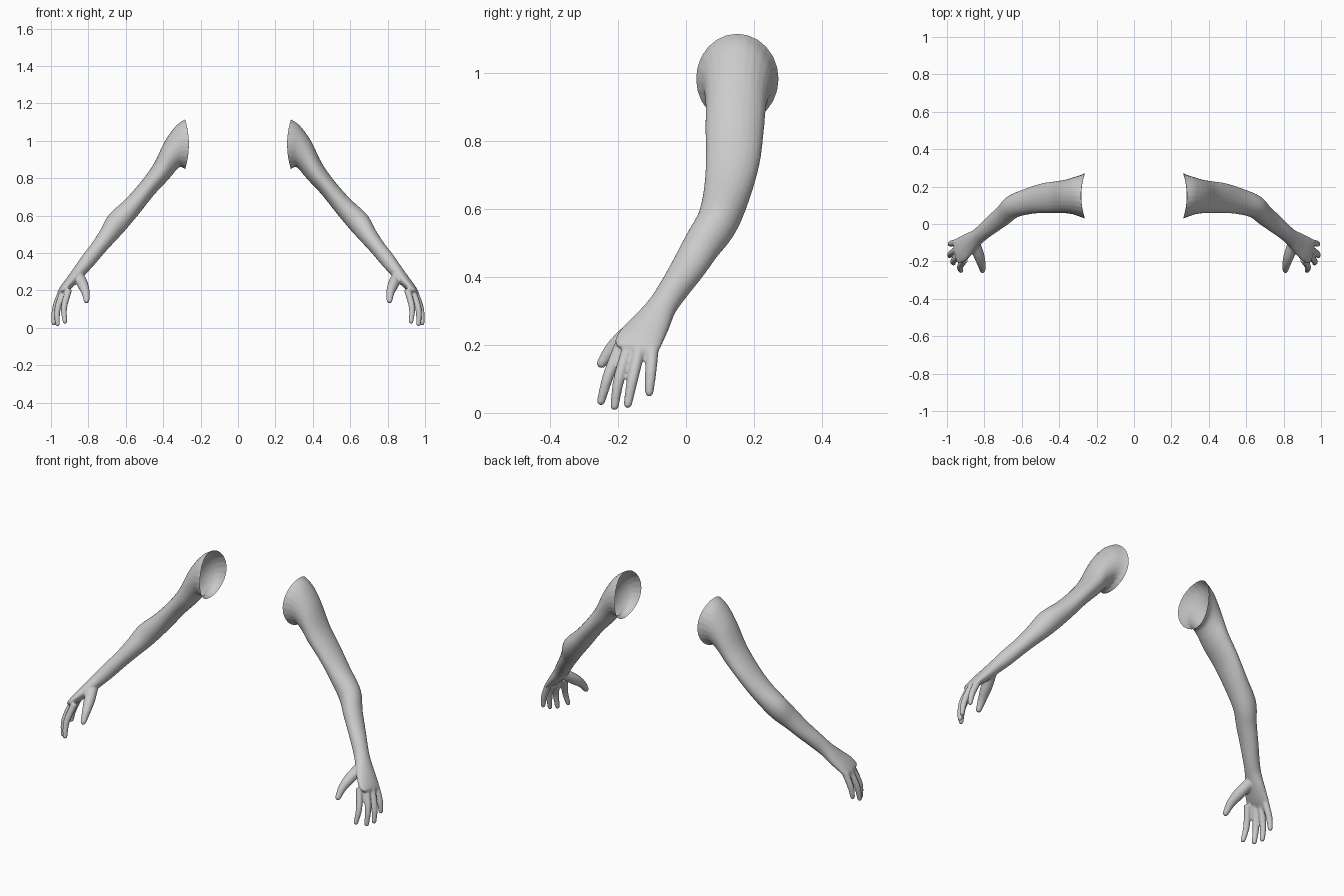
import bpy, bmesh, math
from mathutils import Vector

if "Cube" in bpy.data.objects:
    bpy.data.objects.remove(bpy.data.objects["Cube"])

skin = bpy.data.materials.new("light grey skin")
skin.diffuse_color = (0.6, 0.6, 0.6, 1)
skin.use_nodes = True
skin.node_tree.nodes["Principled BSDF"].inputs["Base Color"].default_value = skin.diffuse_color
Y = Vector((0, 1, 0))
SIDES = 24


def spline(rows, steps):
    """Catmull-Rom interpolation through rows of numbers."""
    out = []
    for i in range(len(rows) - 1):
        a, b, c, d = (rows[max(0, min(len(rows) - 1, i + k))] for k in (-1, 0, 1, 2))
        for s in range(steps):
            t = s / steps
            out.append([0.5 * (2 * q + (r - p) * t + (2 * p - 5 * q + 4 * r - u) * t * t
                        + (3 * q - p - 3 * r + u) * t ** 3) for p, q, r, u in zip(a, b, c, d)])
    return out + [list(rows[-1])]


def loft(bm, rings):
    """Closed tube through rings given as (centre, half axis, half axis)."""
    loops = []
    for c, u, v in rings:
        loops.append([bm.verts.new(c + u * math.cos(k * math.tau / SIDES) + v * math.sin(k * math.tau / SIDES))
                      for k in range(SIDES)])
    for a, b in zip(loops, loops[1:]):
        for k in range(SIDES):
            n = (k + 1) % SIDES
            bm.faces.new((a[k], a[n], b[n], b[k]))
    bm.faces.new(loops[0][::-1])
    bm.faces.new(loops[-1])


def limb(bm, rows):
    """Rows: outer x, z, inner x, z, centre y, half width."""
    rows = spline(rows, 5)
    centres = [Vector(((r[0] + r[2]) / 2, r[4], (r[1] + r[3]) / 2)) for r in rows]
    rings = []
    for i, r in enumerate(rows):
        t = (centres[min(i + 1, len(rows) - 1)] - centres[max(i - 1, 0)]).normalized()
        side = (Y - t * Y.dot(t)).normalized()
        half = Vector((r[0] - r[2], 0, r[1] - r[3])) / 2
        rings.append((centres[i], half, side * r[5]))
    loft(bm, rings)


def digit(bm, rows):
    """Rows: x, y, z, radius; the tip is rounded."""
    rows = spline(rows, 5)
    pts = [Vector(r[:3]) for r in rows]
    rings = []
    for i, r in enumerate(rows):
        t = (pts[min(i + 1, len(rows) - 1)] - pts[max(i - 1, 0)]).normalized()
        u = (Y - t * Y.dot(t)).normalized()
        rings.append((pts[i], u * r[3], t.cross(u) * r[3]))
    c, u, v = rings[-1]
    for a in (25, 50, 70, 85):
        a = math.radians(a)
        rings.append((c + t * rows[-1][3] * math.sin(a), u * math.cos(a), v * math.cos(a)))
    loft(bm, rings)


bm = bmesh.new()
# shoulder, upper arm, forearm, wrist and palm
limb(bm, [
    (0.21, 1.13, 0.21, 0.83, 0.152, 0.150),
    (0.27, 1.115, 0.27, 0.85, 0.150, 0.121),
    (0.33, 1.08, 0.305, 0.86, 0.150, 0.102),
    (0.39, 1.00, 0.34, 0.83, 0.147, 0.090),
    (0.45, 0.878, 0.38, 0.785, 0.143, 0.086),
    (0.52, 0.780, 0.45, 0.71, 0.138, 0.080),
    (0.60, 0.690, 0.525, 0.615, 0.122, 0.070),
    (0.69, 0.605, 0.60, 0.525, 0.094, 0.062),
    (0.735, 0.525, 0.66, 0.46, 0.047, 0.056),
    (0.78, 0.455, 0.715, 0.40, 0.007, 0.051),
    (0.83, 0.390, 0.77, 0.335, -0.037, 0.044),
    (0.868, 0.335, 0.810, 0.292, -0.070, 0.044),
    (0.907, 0.280, 0.855, 0.245, -0.103, 0.057),
    (0.942, 0.232, 0.898, 0.205, -0.134, 0.068),
    (0.960, 0.200, 0.928, 0.182, -0.148, 0.066),
    (0.958, 0.180, 0.944, 0.172, -0.155, 0.054),
])
# fingers: index, middle, ring, little
R = 0.0165
for base, mid, tip in (
        ((0.905, -0.190, 0.205), (0.930, -0.228, 0.110), (0.925, -0.250, 0.034)),
        ((0.935, -0.168, 0.195), (0.965, -0.197, 0.100), (0.965, -0.210, 0.020)),
        ((0.945, -0.135, 0.195), (0.978, -0.157, 0.100), (0.985, -0.171, 0.026)),
        ((0.945, -0.098, 0.190), (0.975, -0.104, 0.115), (0.984, -0.108, 0.060))):
    digit(bm, [(*base, R * 1.1), (*mid, R), (*tip, R * 0.75)])
# thumb
digit(bm, [(0.850, -0.105, 0.275, 0.028), (0.830, -0.165, 0.232, 0.029),
           (0.815, -0.215, 0.190, 0.022), (0.810, -0.248, 0.146, 0.015)])
bmesh.ops.recalc_face_normals(bm, faces=bm.faces)

mesh = bpy.data.meshes.new("arm_form")
bm.to_mesh(mesh)
bm.free()
form = bpy.data.objects.new("arm_form", mesh)
bpy.context.collection.objects.link(form)

# fuse the parts into one soft skin
fuse = form.modifiers.new("fuse", 'REMESH')
fuse.mode = 'VOXEL'
fuse.voxel_size = 0.005
soft = form.modifiers.new("soft", 'SMOOTH')
soft.factor = 0.5
soft.iterations = 5
deps = bpy.context.evaluated_depsgraph_get()
fused = bpy.data.meshes.new_from_object(form.evaluated_get(deps))
bpy.data.objects.remove(form)

# open the shoulder and bow its rim, then make both arms
for name, sign in (("left_arm", 1), ("right_arm", -1)):
    bm = bmesh.new()
    bm.from_mesh(fused)
    bmesh.ops.bisect_plane(bm, geom=bm.verts[:] + bm.edges[:] + bm.faces[:], dist=1e-5,
                           plane_co=(0.27, 0, 0), plane_no=(1, 0, 0), clear_inner=True)
    for v in bm.verts:
        fade = max(0, 1 - (v.co.x - 0.27) / 0.08)
        bow = 0.012 * ((v.co.z - 0.98) / 0.13) ** 2 - 0.007 * ((v.co.y - 0.15) / 0.12) ** 2
        v.co.x = (v.co.x + fade * bow) * sign
    if sign < 0:
        bmesh.ops.reverse_faces(bm, faces=bm.faces)
    for f in bm.faces:
        f.smooth = True
        f.material_index = 0
    me = bpy.data.meshes.new(name)
    bm.to_mesh(me)
    bm.free()
    me.materials.clear()
    me.materials.append(skin)
    bpy.context.collection.objects.link(bpy.data.objects.new(name, me))
